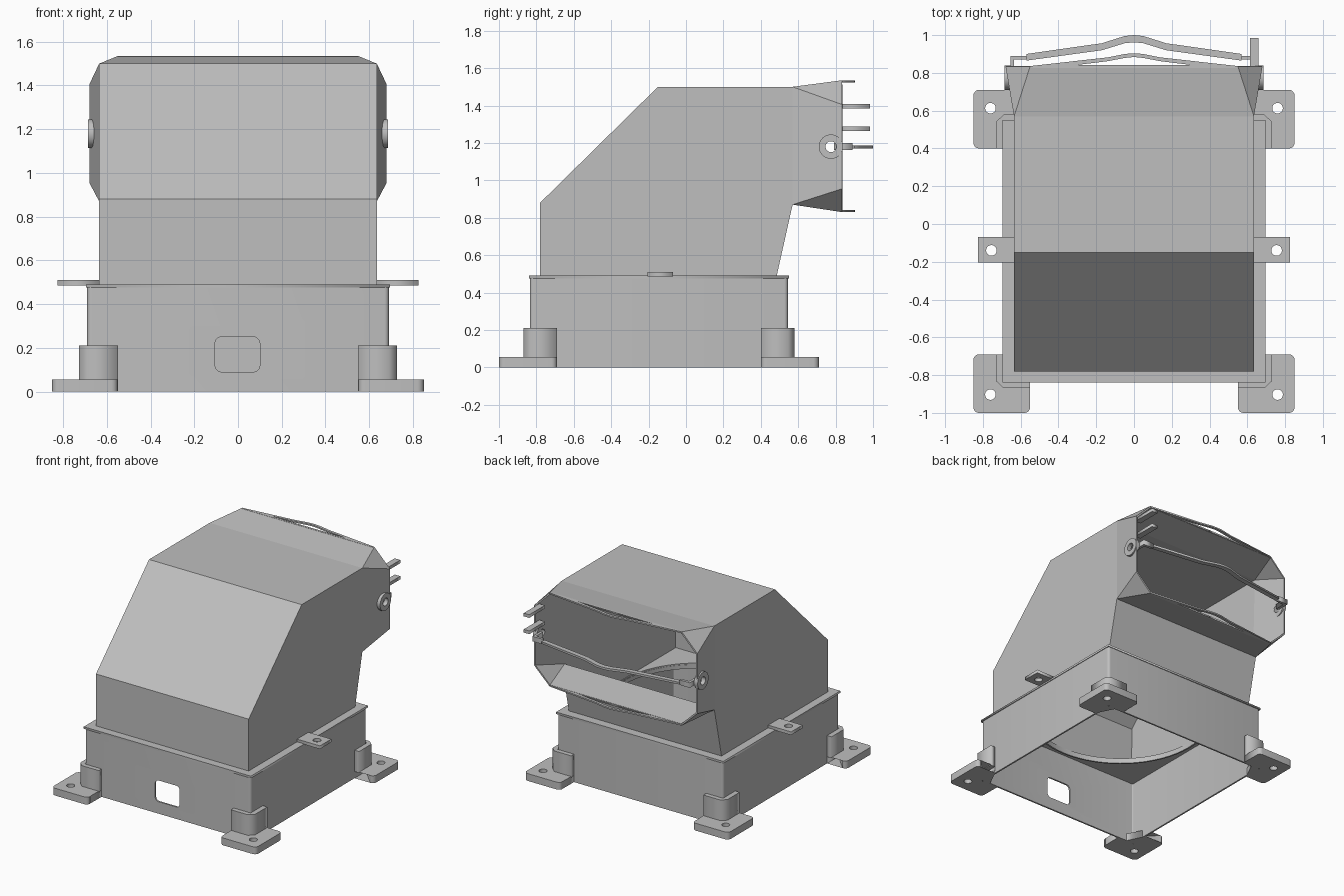
import bpy, bmesh, math
from mathutils import Matrix, Vector

cube = bpy.data.objects.get("Cube")
if cube:
    bpy.data.objects.remove(cube, do_unlink=True)

grey = bpy.data.materials.new("light grey")
grey.use_nodes = True
grey.diffuse_color = (0.52, 0.52, 0.52, 1)
grey.node_tree.nodes["Principled BSDF"].inputs["Base Color"].default_value = grey.diffuse_color

CY = -0.145          # middle of the base in y
HX, HY = 0.69, 0.69  # half size of the base walls


def add(name, mesh):
    mesh.materials.clear()
    mesh.materials.append(grey)
    ob = bpy.data.objects.new(name, mesh)
    bpy.context.scene.collection.objects.link(ob)
    return ob


def circle(cx, cy, r, n=32):
    return [(cx + r * math.cos(2 * math.pi * i / n), cy + r * math.sin(2 * math.pi * i / n)) for i in range(n)]


def rounded(x0, x1, y0, y1, r, n=5):
    pts = []
    for k, (cx, cy) in enumerate([(x1 - r, y1 - r), (x0 + r, y1 - r), (x0 + r, y0 + r), (x1 - r, y0 + r)]):
        for i in range(n + 1):
            a = math.pi / 2 * (k + i / n)
            pts.append((cx + r * math.cos(a), cy + r * math.sin(a)))
    return pts


def prism(name, loops, z0, z1, matrix=None):
    """Extrude an outline, with any further loops as holes."""
    cu = bpy.data.curves.new(name, "CURVE")
    cu.dimensions, cu.fill_mode, cu.extrude = "2D", "BOTH", (z1 - z0) / 2
    for loop in loops:
        sp = cu.splines.new("POLY")
        sp.points.add(len(loop) - 1)
        for p, (x, y) in zip(sp.points, loop):
            p.co = (x, y, 0, 1)
        sp.use_cyclic_u = True
    tmp = bpy.data.objects.new("tmp", cu)
    bpy.context.scene.collection.objects.link(tmp)
    bpy.context.view_layer.update()
    mesh = bpy.data.meshes.new_from_object(tmp.evaluated_get(bpy.context.evaluated_depsgraph_get()))
    bpy.data.objects.remove(tmp, do_unlink=True)
    mesh.transform(Matrix.Translation((0, 0, (z0 + z1) / 2)))
    if matrix:
        mesh.transform(matrix)
    bm = bmesh.new()
    bm.from_mesh(mesh)
    bmesh.ops.remove_doubles(bm, verts=bm.verts, dist=1e-5)
    bmesh.ops.recalc_face_normals(bm, faces=bm.faces)
    bm.to_mesh(mesh)
    bm.free()
    mesh.name = name
    return add(name, mesh)


def rect(x0, x1, y0, y1):
    return [(x0, y0), (x1, y0), (x1, y1), (x0, y1)]


def apply(ob, kind, **settings):
    mod = ob.modifiers.new(kind, kind)
    for key, value in settings.items():
        setattr(mod, key, value)
    bpy.context.view_layer.objects.active = ob
    bpy.ops.object.modifier_apply(modifier=mod.name)


def cut(ob, cutter):
    apply(ob, "BOOLEAN", object=cutter, operation="DIFFERENCE", solver="EXACT")
    bpy.data.objects.remove(cutter, do_unlink=True)


def smooth(ob):
    bpy.ops.object.select_all(action="DESELECT")
    ob.select_set(True)
    bpy.context.view_layer.objects.active = ob
    bpy.ops.object.shade_smooth_by_angle(angle=math.radians(30))


# Base: open box, front window, top plate with a round opening and collar
t = 0.012
walls = prism("base_walls", [rounded(-HX, HX, CY - HY, CY + HY, 0.02),
                             rounded(-HX + t, HX - t, CY - HY + t, CY + HY - t, 0.008)], 0, 0.48)
upright = Matrix.Rotation(math.pi / 2, 4, "X")
cut(walls, prism("window_cutter", [rounded(-0.105, 0.1, 0.09, 0.25, 0.03)], 0.7, 0.95, upright))
smooth(walls)
prism("base_top_plate", [rect(-0.695, 0.695, CY - 0.695, CY + 0.695), circle(0, CY, 0.62, 64)], 0.475, 0.49)
smooth(prism("opening_collar", [circle(0, CY, 0.63, 64), circle(0, CY, 0.618, 64)], 0.45, 0.48))

# Feet, corner brackets and side tabs
for sx, side in ((1, "left"), (-1, "right")):
    for sy, end in ((1, "back"), (-1, "front")):
        place = Matrix.Translation((0, CY, 0)) @ Matrix.Diagonal((sx, sy, 1, 1))
        foot = [p for p in rounded(0.55, 0.85, 0.545, 0.855, 0.03) if p[0] > HX or p[1] > HY]
        first = next(i for i, p in enumerate(foot) if p[0] < 0.6 and p[1] < 0.84)
        foot = foot[:first + 1] + [(0.55, HY), (HX, HY), (HX, 0.545)] + foot[first + 1:]
        prism(f"foot_{end}_{side}", [foot, circle(0.76, 0.758, 0.028)], 0, 0.055, place)
        bracket = [(HX, 0.545), (0.727, 0.545), (0.727, 0.69), (0.69, 0.724),
                   (0.55, 0.724), (0.55, HY), (HX, HY)]
        prism(f"corner_bracket_{end}_{side}", [bracket], 0.05, 0.21, place)
    prism(f"side_tab_{side}", [rect(0.635, 0.825, -0.205, -0.07), circle(0.755, -0.14, 0.028)],
          0.486, 0.51, Matrix.Diagonal((sx, 1, 1, 1)))

# Hood: bent duct that flares into an eight-sided mouth
profile = [(-0.78, 0.49), (-0.78, 0.88), (-0.15, 1.5), (0.57, 1.5), (0.57, 0.87), (0.485, 0.49)]
W, M, MY = 0.635, 0.68, 0.835
bm = bmesh.new()
L, R = [[bm.verts.new((x, y, z)) for y, z in profile] for x in (W, -W)]
# mouth points: side top, top, bottom, side bottom
ml, mr = [[bm.verts.new((s * x, MY, z)) for x, z in
           ((M, 1.405), (0.55, 1.535), (0.55, 0.83), (M, 0.955))] for s in (1, -1)]
for i in (0, 1, 2, 4):
    bm.faces.new((L[i], L[i + 1], R[i + 1], R[i]))
for S, m in ((L, ml), (R, mr)):
    bm.faces.new(S)
    bm.faces.new((S[3], m[0], m[3], S[4]))
    bm.faces.new((S[3], m[1], m[0]))
    bm.faces.new((S[4], m[3], m[2]))
bm.faces.new((L[3], R[3], mr[1], ml[1]))
bm.faces.new((L[4], ml[2], mr[2], R[4]))
bmesh.ops.recalc_face_normals(bm, faces=bm.faces)
front = next(f for f in bm.faces if abs(f.normal.y) > 0.99)
if front.normal.y > 0:
    bmesh.ops.reverse_faces(bm, faces=bm.faces)
mesh = bpy.data.meshes.new("hood")
bm.to_mesh(mesh)
bm.free()
hood = add("hood", mesh)
apply(hood, "SOLIDIFY", thickness=t, offset=-1, use_even_offset=True)

# Pivot washers on the hood sides, with holes right through
sideways = Matrix(((0, 0, 1, 0), (1, 0, 0, 0), (0, 1, 0, 0), (0, 0, 0, 1)))
cut(hood, prism("pivot_cutter", [circle(0.775, 1.18, 0.03)], -0.9, 0.9, sideways))
for sx, side in ((1, "left"), (-1, "right")):
    smooth(prism(f"pivot_washer_{side}", [circle(0.775, 1.18, 0.065), circle(0.775, 1.18, 0.029)],
                 0.655, 0.685, Matrix.Diagonal((sx, 1, 1, 1)) @ sideways))


def mirrored(half):
    return half + [(-x, y) for x, y in reversed(half) if x > 0]


# Pointed lips above and below the mouth, each with a slot
for name, z in (("upper_lip", 1.524), ("lower_lip", 0.83)):
    outer = mirrored([(0.55, 0.825), (0.55, 0.836), (0.14, 0.882), (0.05, 0.9), (0, 0.904)])
    slot = mirrored([(0.31, 0.841), (0.14, 0.862), (0.05, 0.879), (0, 0.884)])
    prism(name, [outer, slot], z, z + 0.011)

# Bent handle bar with its end hooks
bar = [(0.57, 0.865), (0.57, 0.9), (0.17, 0.957), (0.05, 0.995), (0, 1.0)]
under = [(0, 0.962), (0.05, 0.957), (0.17, 0.92)]
prism("handle_bar", [mirrored(bar)[:len(bar)] + [(-x, y) for x, y in reversed(bar[:-1])]
                     + [(-x, y) for x, y in reversed(under)] + under[1:]], 1.17, 1.186)
for sx, side in ((1, "left"), (-1, "right")):
    hook = [(0.57, 0.87), (0.635, 0.87), (0.635, 0.79), (0.655, 0.79), (0.655, 0.89), (0.57, 0.89)]
    prism(f"handle_hook_{side}", [hook], 1.162, 1.2, Matrix.Diagonal((sx, 1, 1, 1)))

# Two prongs on one side of the mouth
for name, z in (("lower_prong", 1.263), ("upper_prong", 1.385)):
    prism(name, [rect(0.614, 0.66, 0.8, 0.985)], z, z + 0.024)
